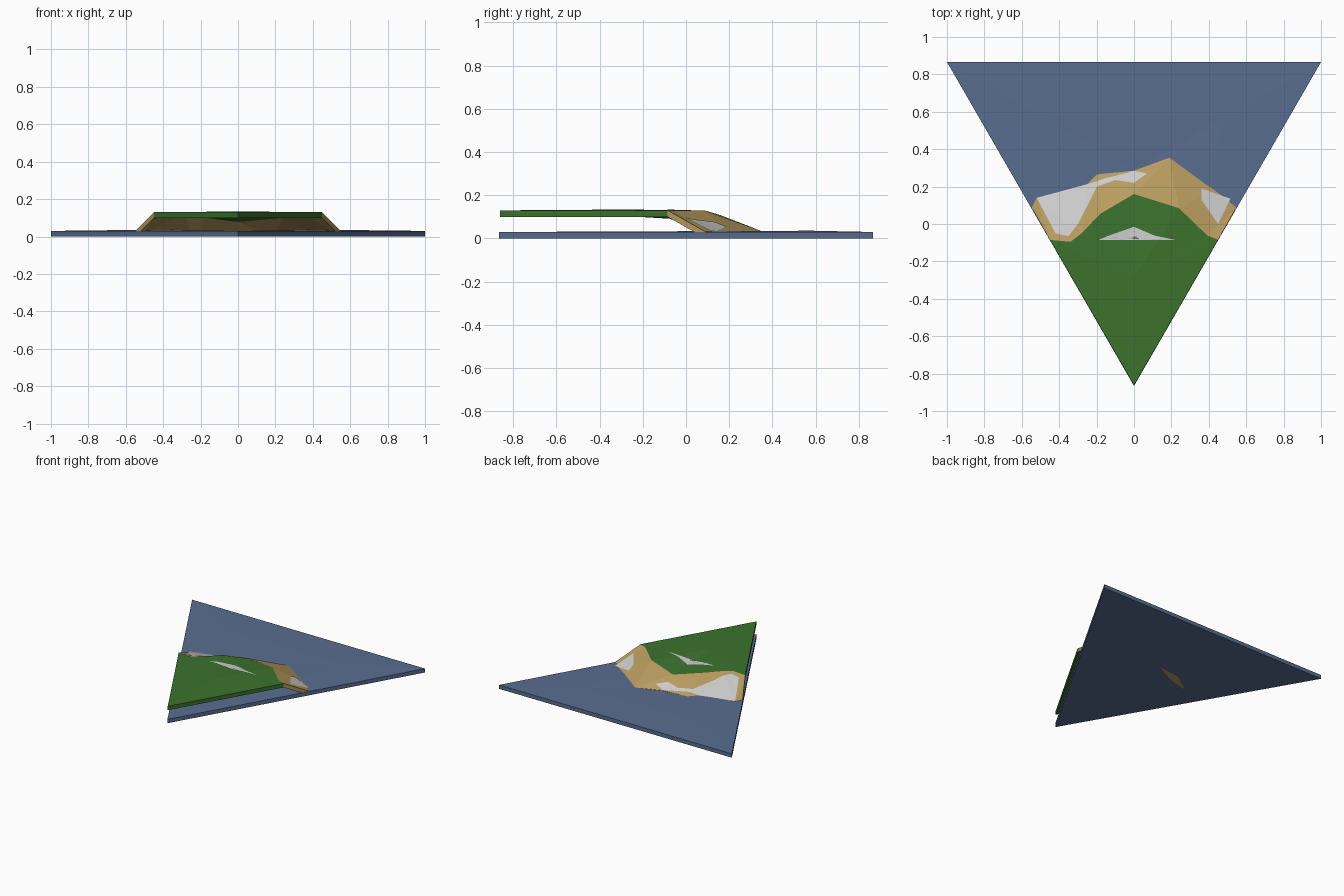
import bpy, bmesh
from mathutils import Vector
from mathutils.bvhtree import BVHTree

if "Cube" in bpy.data.objects:
    bpy.data.objects.remove(bpy.data.objects["Cube"])


def material(name, rgb):
    m = bpy.data.materials.new(name)
    m.diffuse_color = (*rgb, 1)
    m.use_nodes = True
    m.node_tree.nodes["Principled BSDF"].inputs["Base Color"].default_value = m.diffuse_color
    return m


def add_mesh(name, bm, mat=None):
    me = bpy.data.meshes.new(name)
    bm.to_mesh(me)
    bm.free()
    ob = bpy.data.objects.new(name, me)
    bpy.context.collection.objects.link(ob)
    if mat:
        me.materials.append(mat)
    return ob


def slab(name, pts, faces, mat, flat_bottom=False, thick=0.03):
    """Closed slab below an open top surface; returns a lookup tree of it."""
    bm = bmesh.new()
    top = [bm.verts.new(p) for p in pts]
    low = [bm.verts.new((x, y, 0 if flat_bottom else z - thick)) for x, y, z in pts]
    for f in faces:
        bm.faces.new([top[i] for i in f])
    rim = [e for e in bm.edges if e.is_boundary]
    match = dict(zip(top, low))
    for f in faces:
        bm.faces.new([low[i] for i in reversed(f)])
    for e in rim:
        a, b = e.verts
        bm.faces.new((a, b, match[b], match[a]))
    bmesh.ops.triangulate(bm, faces=[f for f in bm.faces if len(f.verts) > 3])
    bmesh.ops.recalc_face_normals(bm, faces=bm.faces[:])
    tree = BVHTree.FromBMesh(bm)
    add_mesh(name, bm, mat)
    return tree


def patch(name, outline, tree):
    """Thin rock face draped on the ground."""
    bm = bmesh.new()
    f = bm.faces.new([bm.verts.new((x, y, 0)) for x, y in outline])
    if f.normal.z < 0 or f.calc_area() == 0:
        pass
    bmesh.ops.triangulate(bm, faces=bm.faces[:])
    bmesh.ops.subdivide_edges(bm, edges=bm.edges[:], cuts=5, use_grid_fill=True)
    bm.normal_update()
    for f in bm.faces:
        if f.normal.z < 0:
            f.normal_flip()
    for v in bm.verts:
        hit = tree.ray_cast(Vector((v.co.x, v.co.y, 1)), Vector((0, 0, -1)))[0]
        if hit is None:
            hit = tree.find_nearest(Vector((v.co.x, v.co.y, 0.03)))[0]
        v.co.z = hit.z + 0.003
    add_mesh(name, bm)


blue = material("water", (0.10, 0.155, 0.28))
green = material("grass", (0.045, 0.17, 0.027))
tan = material("sand", (0.48, 0.33, 0.115))

# Water: full triangle with a very slight swell
slab("water_base",
     [(-1, .866, .03), (1, .866, .03), (0, -.866, .03),
      (-.5, .58, .036), (.5, .58, .036), (0, .29, .03)],
     [(3, 4, 1, 0), (0, 2, 5, 3), (2, 1, 4, 5), (3, 5, 4)], blue, True)

# Shore outlines: plateau edge and waterline
crest = [(-.45, -.085, .13), (-.34, -.095, .13), (-.28, -.05, .13), (-.18, .055, .13),
         (0, .16, .108), (.24, .085, .13), (.39, -.06, .13), (.45, -.085, .13)]
shore = [(-.547, .088), (-.52, .14), (-.25, .215), (-.2, .265),
         (0, .285), (.19, .355), (.43, .185), (.547, .088)]
shore = [(x, y, .032) for x, y in shore]
n = len(crest)

# Grass plateau, fanned around a slight rise
grass = slab("grass_plateau", crest + [(0, -.862, .13), (0, -.29, .134)],
             [((i + 1) % (n + 1), i, n + 1) for i in range(n + 1)], green)

# Sand slope linking plateau and water
sand = slab("sand_slope", crest + shore,
            [(i, i + 1, n + i + 1, n + i) for i in range(n - 1)], tan)

# Rock faces
patch("left_rock", [(-.52, .14), (-.42, -.05), (-.35, -.065), (-.3, 0), (-.22, .155),
                    (-.18, .235), (-.25, .213)], sand)
patch("middle_rock", [(-.25, .213), (-.2, .2), (-.1, .235), (0, .22), (.07, .27),
                      (0, .284), (-.05, .25), (-.15, .245)], sand)
patch("right_rock", [(.36, .19), (.36, .13), (.45, .0), (.515, .135)], sand)
patch("plateau_rock", [(-.19, -.085), (.22, -.085), (.11, -.062), (0, -.015), (-.13, -.06)], grass)

# Sand showing through the underside
bm = bmesh.new()
bm.faces.new([bm.verts.new((x, y, -.0005)) for x, y in
              [(-.02, .26), (-.2, .17), (-.36, .13), (-.2, .24)]])
bm.normal_update()
for f in bm.faces:
    if f.normal.z > 0:
        f.normal_flip()
add_mesh("sand_underside", bm, tan)
